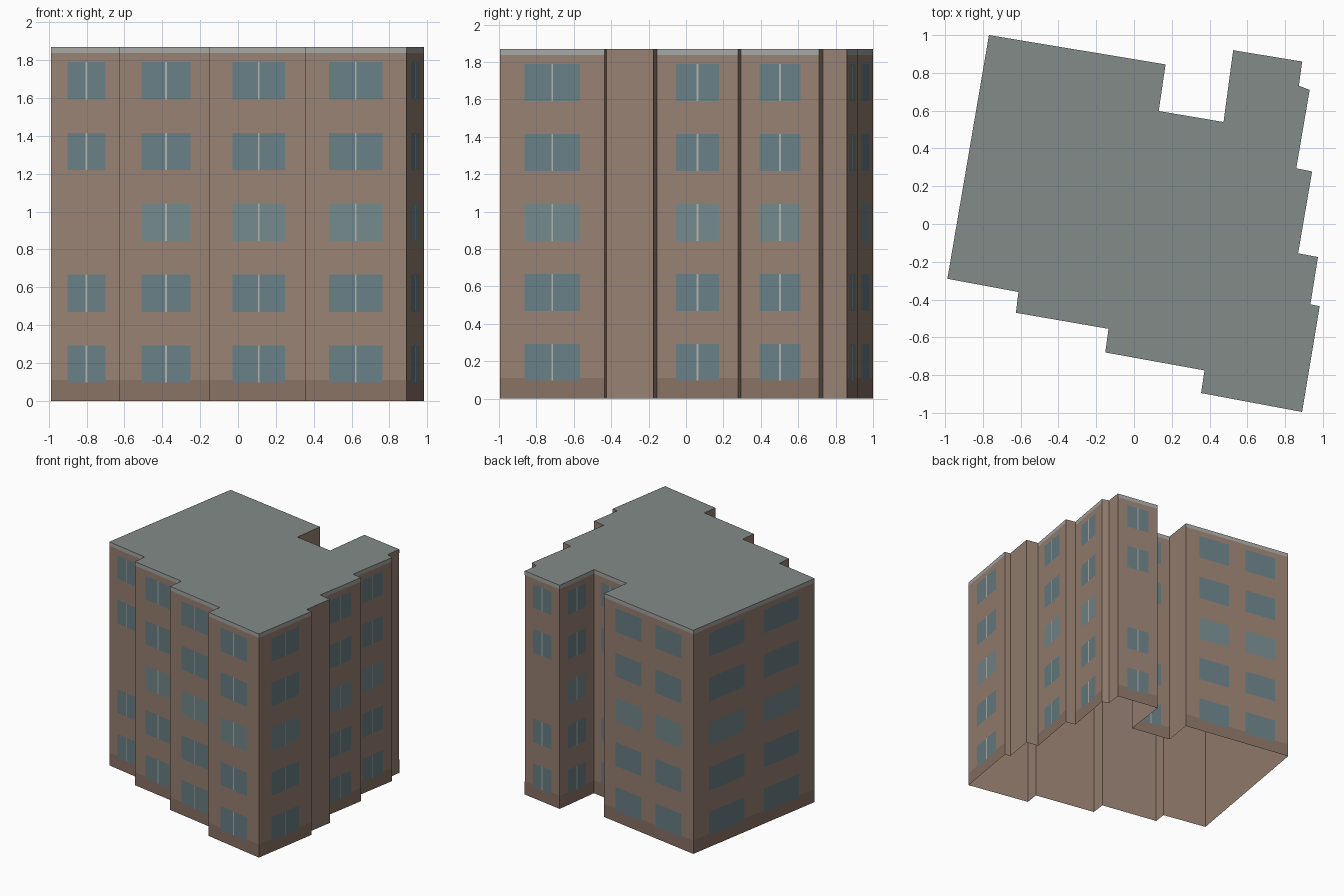
import bpy, bmesh
from mathutils import Vector

if "Cube" in bpy.data.objects:
    bpy.data.objects.remove(bpy.data.objects["Cube"])

H = 1.87
FLOORS = [0.096 + 0.374 * i for i in range(5)]   # window sill heights
WIN_H = 0.197
ONE, TWO = [(0.235, 0.765)], [(0.13, 0.42), (0.58, 0.87)]
ALL, NO_MID = range(5), (0, 1, 3, 4)

# Footprint, clockwise from the back left corner:
# start point, window bays on the wall that follows, floors, mullion
PLAN = [
    (-0.768, 1.00, TWO, ALL, False),     # long back wall
    (0.167, 0.845, None, (), False),     # recess side, plain
    (0.131, 0.598, ONE, NO_MID, True),   # recess back wall
    (0.474, 0.54, ONE, ALL, True),       # wing inner wall
    (0.525, 0.92, ONE, NO_MID, True),    # wing back wall
    (0.89, 0.86, None, (), False),
    (0.873, 0.732, None, (), False),
    (0.93, 0.71, ONE, ALL, True),        # right walls
    (0.859, 0.295, None, (), False),
    (0.943, 0.278, ONE, ALL, True),
    (0.869, -0.155, None, (), False),
    (0.974, -0.175, None, (), False),
    (0.934, -0.425, None, (), False),
    (0.983, -0.435, ONE, ALL, True),
    (0.89, -0.995, ONE, ALL, True),      # front walls
    (0.355, -0.895, None, (), False),
    (0.373, -0.775, ONE, ALL, True),
    (-0.152, -0.68, None, (), False),
    (-0.135, -0.555, ONE, ALL, True),
    (-0.625, -0.47, None, (), False),
    (-0.612, -0.36, ONE, NO_MID, True),
    (-0.988, -0.29, TWO, ALL, False),    # left wall
]
CORNERS = [Vector((p[0], p[1], 0)) for p in PLAN]


def material(name, color):
    m = bpy.data.materials.new(name)
    m.diffuse_color = (*color, 1)
    m.use_nodes = True
    m.node_tree.nodes["Principled BSDF"].inputs["Base Color"].default_value = m.diffuse_color
    return m


def finish(name, bm, mat):
    mesh = bpy.data.meshes.new(name)
    bm.to_mesh(mesh)
    bm.free()
    mesh.materials.append(mat)
    obj = bpy.data.objects.new(name, mesh)
    bpy.context.collection.objects.link(obj)
    return obj


def panel(bm, i, t0, t1, z0, z1, off):
    """Flat rectangle on wall i, between fractions t0 and t1 of its length."""
    a, b = CORNERS[i], CORNERS[(i + 1) % len(CORNERS)]
    d = (b - a).normalized()
    n = Vector((-d.y, d.x, 0)) * off
    p, q = a.lerp(b, t0) + n, a.lerp(b, t1) + n
    up0, up1 = Vector((0, 0, z0)), Vector((0, 0, z1))
    bm.faces.new([bm.verts.new(v) for v in (q + up0, p + up0, p + up1, q + up1)])


brick = material("brick", (0.315, 0.220, 0.170))
plinth = material("plinth", (0.25, 0.168, 0.130))
trim = material("trim", (0.38, 0.38, 0.365))
roofing = material("roofing", (0.225, 0.26, 0.245))
glass = material("glass", (0.140, 0.212, 0.235))
pale_glass = material("pale_glass", (0.175, 0.25, 0.265))
frame = material("frame", (0.44, 0.44, 0.42))

# Building shell: roof plus walls, open underneath
bm = bmesh.new()
base = bm.faces.new([bm.verts.new(c) for c in CORNERS])
ext = bmesh.ops.extrude_face_region(bm, geom=[base], use_keep_orig=True)
top = [g for g in ext["geom"] if isinstance(g, bmesh.types.BMVert)]
bmesh.ops.translate(bm, verts=top, vec=(0, 0, H))
bmesh.ops.recalc_face_normals(bm, faces=bm.faces)
floor = [f for f in bm.faces if f.calc_center_median().z < 0.01]
bmesh.ops.delete(bm, geom=floor, context="FACES_ONLY")
for f in bm.faces:
    f.material_index = int(f.normal.z > 0.5)
walls = finish("walls_and_roof", bm, brick)
walls.data.materials.append(roofing)

# Surface bands, windows and mullions on every windowed wall
parts = {n: bmesh.new() for n in
         ("plinth_band", "roof_trim", "windows", "middle_windows", "mullions")}
for i, (_, _, bays, floors, mullion) in enumerate(PLAN):
    if not bays:
        continue
    panel(parts["plinth_band"], i, 0, 1, 0, 0.11, 0.0006)
    panel(parts["roof_trim"], i, 0, 1, H - 0.033, H, 0.0006)
    length = (CORNERS[(i + 1) % len(CORNERS)] - CORNERS[i]).length
    for t0, t1 in bays:
        for k in floors:
            z = FLOORS[k]
            panel(parts["middle_windows" if k == 2 else "windows"],
                  i, t0, t1, z, z + WIN_H, 0.0012)
            if mullion:
                m, w = (t0 + t1) / 2, 0.0045 / length
                panel(parts["mullions"], i, m - w, m + w, z, z + WIN_H, 0.0018)

for (name, mesh), mat in zip(parts.items(), (plinth, trim, glass, pale_glass, frame)):
    finish(name, mesh, mat)
